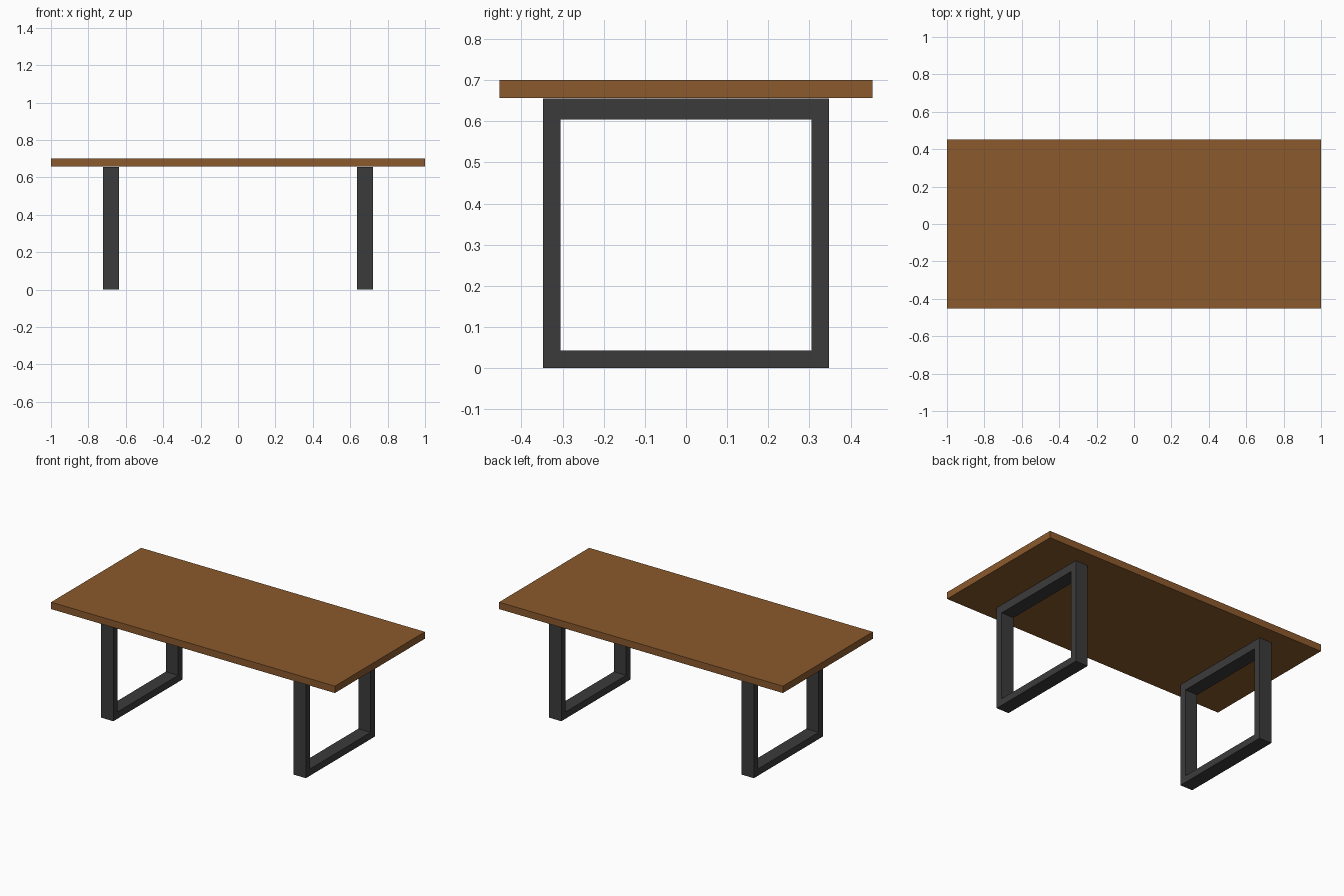
import bpy, bmesh

if "Cube" in bpy.data.objects:
    bpy.data.objects.remove(bpy.data.objects["Cube"])


def material(name, rgb):
    m = bpy.data.materials.new(name)
    m.diffuse_color = (*rgb, 1.0)
    m.use_nodes = True
    m.node_tree.nodes["Principled BSDF"].inputs["Base Color"].default_value = m.diffuse_color
    return m


wood = material("brown wood", (0.258, 0.102, 0.026))
metal = material("dark grey metal", (0.044, 0.044, 0.044))


def add_object(name, bm, mat):
    bmesh.ops.recalc_face_normals(bm, faces=bm.faces)
    mesh = bpy.data.meshes.new(name)
    bm.to_mesh(mesh)
    bm.free()
    mesh.materials.append(mat)
    ob = bpy.data.objects.new(name, mesh)
    bpy.context.collection.objects.link(ob)
    return ob


# Table top: one plain slab
bm = bmesh.new()
bmesh.ops.create_cube(bm, size=1.0)
for v in bm.verts:
    v.co = (v.co.x * 2.0, v.co.y * 0.906, 0.679 + v.co.z * 0.044)
add_object("table_top", bm, wood)


def leg_frame(name, x0, x1):
    """Closed rectangular frame in the YZ plane, from x0 to x1."""
    def corners(y, z0, z1):
        return [(-y, z0), (y, z0), (y, z1), (-y, z1)]

    outer = corners(0.348, 0.0, 0.656)
    inner = corners(0.305, 0.043, 0.604)
    bm = bmesh.new()
    # four rings of corners, joined in order around the bar section
    rings = [[bm.verts.new((x, y, z)) for y, z in loop]
             for x, loop in ((x0, outer), (x1, outer), (x1, inner), (x0, inner))]
    for r in range(4):
        a, b = rings[r], rings[(r + 1) % 4]
        for i in range(4):
            j = (i + 1) % 4
            bm.faces.new((a[i], a[j], b[j], b[i]))
    add_object(name, bm, metal)


# Leg frames near each end
leg_frame("left_leg_frame", -0.722, -0.635)
leg_frame("right_leg_frame", 0.635, 0.722)
